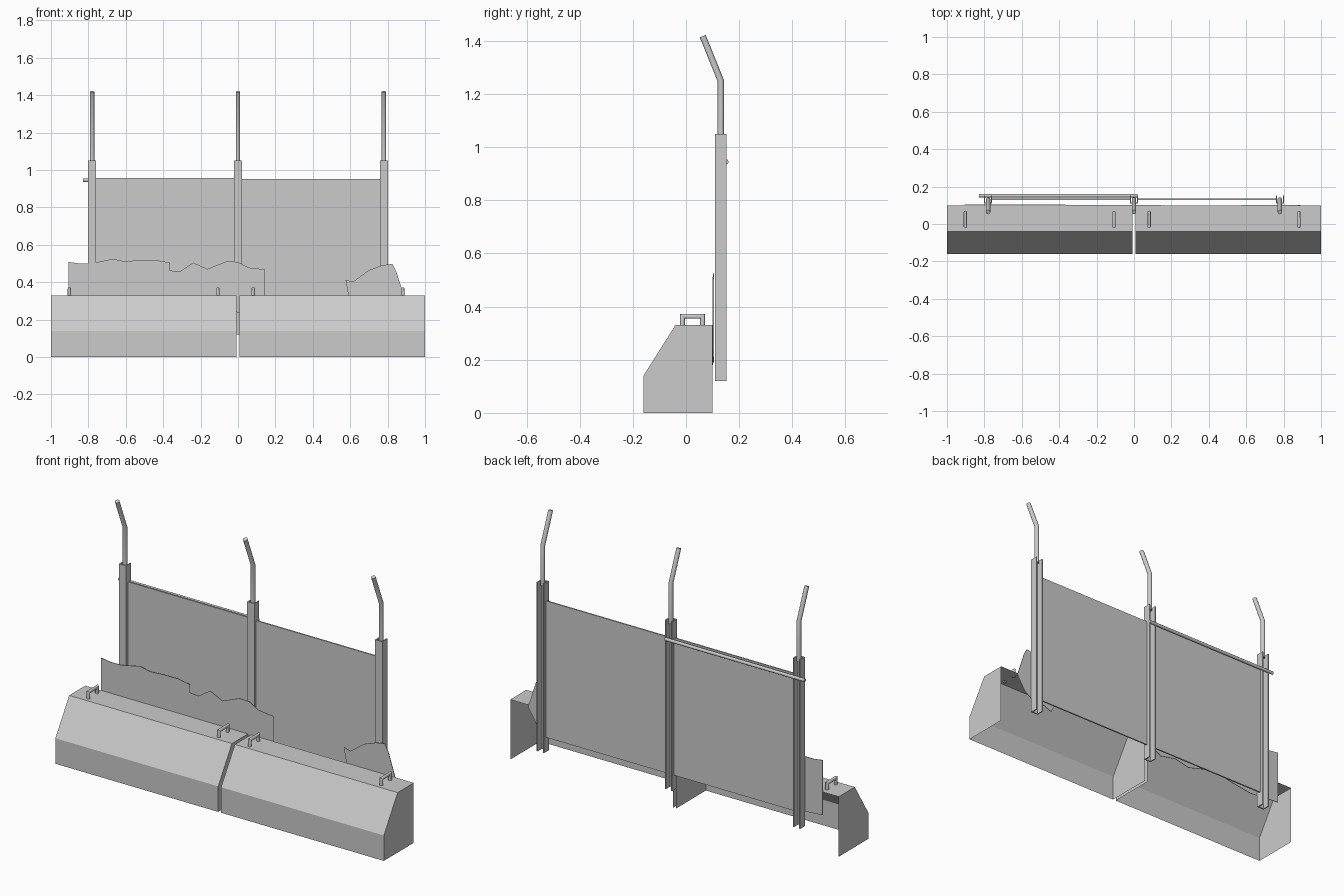
import bpy, bmesh, math
from mathutils import Vector

if "Cube" in bpy.data.objects:
    bpy.data.objects.remove(bpy.data.objects["Cube"])


def make(name, verts, faces):
    me = bpy.data.meshes.new(name)
    me.from_pydata([tuple(v) for v in verts], [], faces)
    ob = bpy.data.objects.new(name, me)
    bpy.context.collection.objects.link(ob)
    return ob


def fix_normals(ob):
    bm = bmesh.new()
    bm.from_mesh(ob.data)
    bmesh.ops.recalc_face_normals(bm, faces=bm.faces)
    bm.to_mesh(ob.data)
    bm.free()


def prism(name, outline, depth):
    """Closed solid: outline of 3D points pushed along the depth vector."""
    n = len(outline)
    pts = [Vector(p) for p in outline]
    verts = pts + [p + Vector(depth) for p in pts]
    faces = [list(range(n)), list(range(2 * n - 1, n - 1, -1))]
    faces += [[i, (i + 1) % n, (i + 1) % n + n, i + n] for i in range(n)]
    ob = make(name, verts, faces)
    fix_normals(ob)
    return ob


def tube(name, path, radius, sides=12):
    """Round rod along a path in a plane of constant x, with mitred corners."""
    pts = [Vector(p) for p in path]
    verts, faces = [], []
    side = Vector((1, 0, 0))
    for i, p in enumerate(pts):
        a = (p - pts[i - 1]).normalized() if i else None
        b = (pts[i + 1] - p).normalized() if i < len(pts) - 1 else None
        t = ((a or b) + (b or a)).normalized()
        up = t.cross(side)
        stretch = 1 / max(0.3, t.dot(a or b))
        for k in range(sides):
            w = 2 * math.pi * k / sides
            verts.append(p + radius * (math.cos(w) * side + math.sin(w) * stretch * up))
    for i in range(len(pts) - 1):
        for k in range(sides):
            k2 = (k + 1) % sides
            faces.append([i * sides + k, i * sides + k2, (i + 1) * sides + k2, (i + 1) * sides + k])
    last = (len(pts) - 1) * sides
    faces += [list(range(sides))[::-1], list(range(last, last + sides))]
    ob = make(name, verts, faces)
    fix_normals(ob)
    smooth(ob)
    return ob


def smooth(ob):
    bpy.ops.object.select_all(action='DESELECT')
    ob.select_set(True)
    bpy.context.view_layer.objects.active = ob
    bpy.ops.object.shade_smooth_by_angle(angle=math.radians(35))


# Barrier shells: front, slope, top and two ends; open at back and bottom
profile = [(-0.16, 0), (-0.16, 0.14), (-0.04, 0.33), (0.10, 0.33), (0.10, 0)]
for label, x0, x1 in (("left", -1, -0.009), ("right", 0.009, 1)):
    verts = [(x, y, z) for x in (x0, x1) for y, z in profile]
    faces = [[i, i + 5, i + 6, i + 1] for i in range(3)] + [[0, 1, 2, 3, 4], [9, 8, 7, 6, 5]]
    make("barrier_" + label, verts, faces)

# Lifting handles on the barrier tops
for x in (-0.902, -0.107, 0.081, 0.882):
    tube("lifting_handle", [(x, -0.013, 0.325), (x, -0.013, 0.364),
                            (x, 0.062, 0.364), (x, 0.062, 0.325)], 0.009)

# Posts: channels open at the back, each with a bent pole on top
w, t = 0.022, 0.006
for x in (-0.78, 0, 0.78):
    section = [(-w, 0.153), (-w, 0.11), (w, 0.11), (w, 0.153),
               (w - t, 0.153), (w - t, 0.11 + t), (t - w, 0.11 + t), (t - w, 0.153)]
    prism("channel_post", [(x + a, b, 0.12) for a, b in section], (0, 0, 0.93))
    tube("bent_pole", [(x, 0.131, 1.03), (x, 0.131, 1.25), (x, 0.063, 1.418)], 0.012)

# Fence panels between the posts
for label, x0, x1, top in (("left", -0.76, -0.02, 0.956), ("right", 0.02, 0.76, 0.951)):
    prism("fence_panel_" + label, [(x0, 0.127, 0.2), (x1, 0.127, 0.2),
                                   (x1, 0.127, top), (x0, 0.127, top)], (0, 0.008, 0))

# Cross rod behind the left panel
bpy.ops.mesh.primitive_cylinder_add(vertices=12, radius=0.009, depth=0.85,
                                    location=(-0.405, 0.151, 0.945), rotation=(0, math.pi / 2, 0))
bpy.context.object.name = "cross_rod"
smooth(bpy.context.object)

# Torn sheets hanging behind the barriers
sheets = {
    "torn_sheet_left": (0.102, [
        (-0.905, 0.508), (-0.85, 0.50), (-0.78, 0.50), (-0.67, 0.525), (-0.61, 0.512),
        (-0.52, 0.517), (-0.44, 0.518), (-0.365, 0.505), (-0.365, 0.21), (-0.48, 0.235),
        (-0.58, 0.21), (-0.72, 0.19), (-0.83, 0.20), (-0.905, 0.205)]),
    "torn_sheet_middle": (0.0995, [
        (-0.365, 0.462), (-0.31, 0.458), (-0.24, 0.505), (-0.165, 0.47), (-0.06, 0.512),
        (0.0, 0.508), (0.055, 0.478), (0.145, 0.468), (0.145, 0.235), (0.07, 0.225),
        (-0.01, 0.24), (-0.1, 0.19), (-0.2, 0.21), (-0.29, 0.19), (-0.365, 0.21)]),
    "torn_sheet_right": (0.0995, [
        (0.575, 0.413), (0.615, 0.402), (0.695, 0.462), (0.77, 0.49), (0.825, 0.498),
        (0.845, 0.46), (0.89, 0.32), (0.84, 0.24), (0.78, 0.20), (0.71, 0.20),
        (0.655, 0.18), (0.625, 0.25), (0.59, 0.33)]),
}
for name, (y, outline) in sheets.items():
    prism(name, [(x, y, z) for x, z in outline], (0, 0.003, 0))
